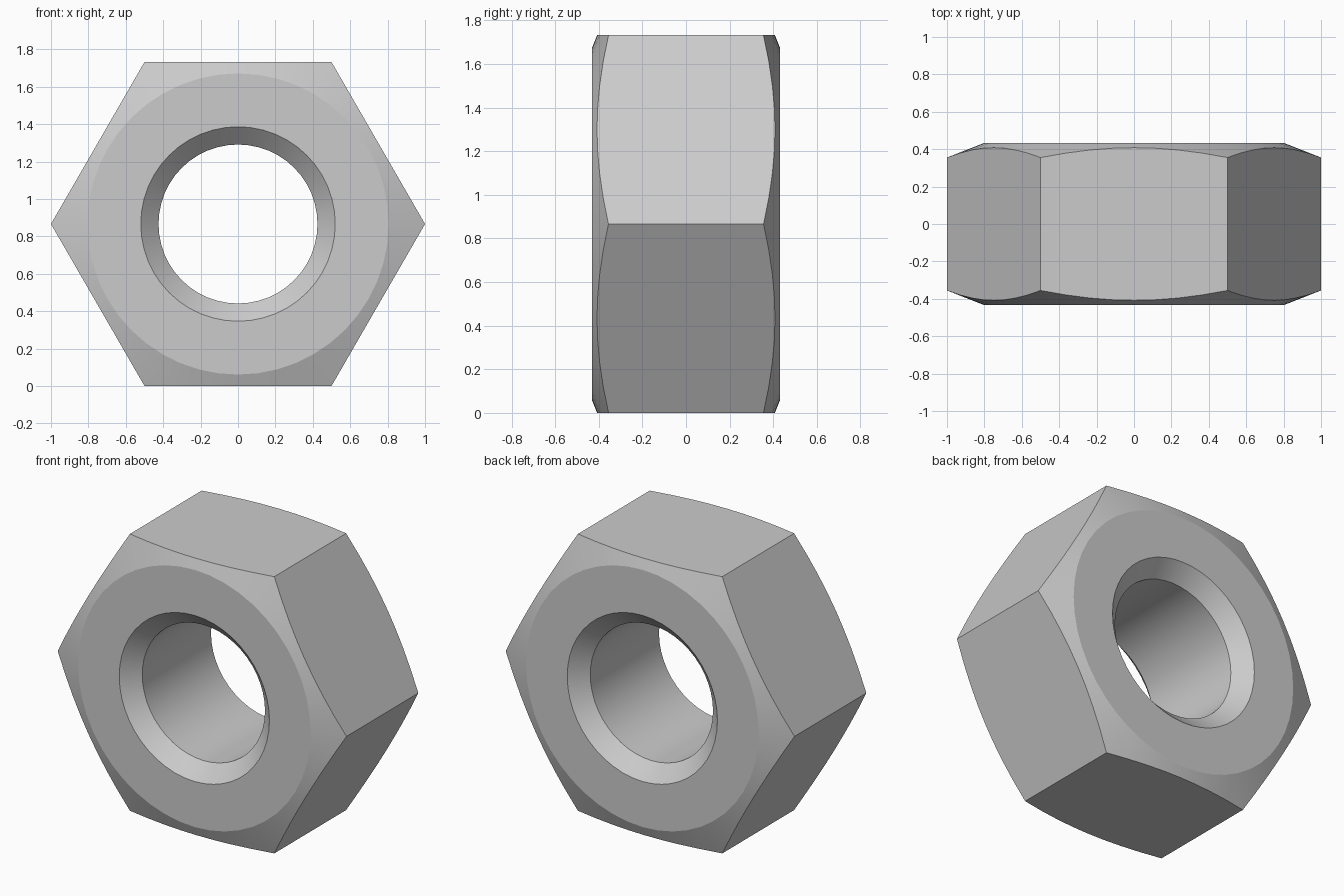
import bpy, bmesh, math

if "Cube" in bpy.data.objects:
    bpy.data.objects.remove(bpy.data.objects["Cube"], do_unlink=True)

SEGMENTS = 48
CENTRE_Z = math.sqrt(3) / 2

# Plain grey steel
steel = bpy.data.materials.new("grey_steel")
steel.use_nodes = True
steel.diffuse_color = (0.6, 0.6, 0.6, 1)
steel.node_tree.nodes["Principled BSDF"].inputs["Base Color"].default_value = (0.6, 0.6, 0.6, 1)


def ring_prism(name, profile, sides):
    """Sweep a closed (radius, y) profile around the y axis."""
    bm = bmesh.new()
    rings = []
    for i in range(sides):
        a = 2 * math.pi * i / sides
        rings.append([bm.verts.new((r * math.cos(a), y, CENTRE_Z + r * math.sin(a)))
                      for r, y in profile])
    count = len(profile)
    for i in range(sides):
        here, after = rings[i], rings[(i + 1) % sides]
        for j in range(count):
            k = (j + 1) % count
            bm.faces.new((here[j], here[k], after[k], after[j]))
    bmesh.ops.recalc_face_normals(bm, faces=bm.faces)
    mesh = bpy.data.meshes.new(name)
    bm.to_mesh(mesh)
    bm.free()
    mesh.materials.append(steel)
    obj = bpy.data.objects.new(name, mesh)
    bpy.context.collection.objects.link(obj)
    return obj


# Turned body: bore, countersinks, flat faces and conical outer chamfers
half = [(0.425, -0.34), (0.52, -0.432), (0.805, -0.432), (1.1, -0.316)]
nut = ring_prism("hex_nut", half + [(r, -y) for r, y in reversed(half)], SEGMENTS)

# Hexagonal outline, with an inner hole kept clear of the bore
outline = ring_prism("hexagon_cutter",
                     [(0.3, -0.6), (1, -0.6), (1, 0.6), (0.3, 0.6)], 6)

# Trim the turned body to the hexagon
trim = nut.modifiers.new("hexagon_trim", "BOOLEAN")
trim.operation = "INTERSECT"
trim.solver = "EXACT"
trim.object = outline
bpy.ops.object.select_all(action="DESELECT")
nut.select_set(True)
bpy.context.view_layer.objects.active = nut
bpy.ops.object.modifier_apply(modifier=trim.name)
bpy.data.objects.remove(outline, do_unlink=True)

# Smooth the bore and cones, keep the machined edges crisp
bpy.ops.object.shade_smooth_by_angle(angle=math.radians(15))
